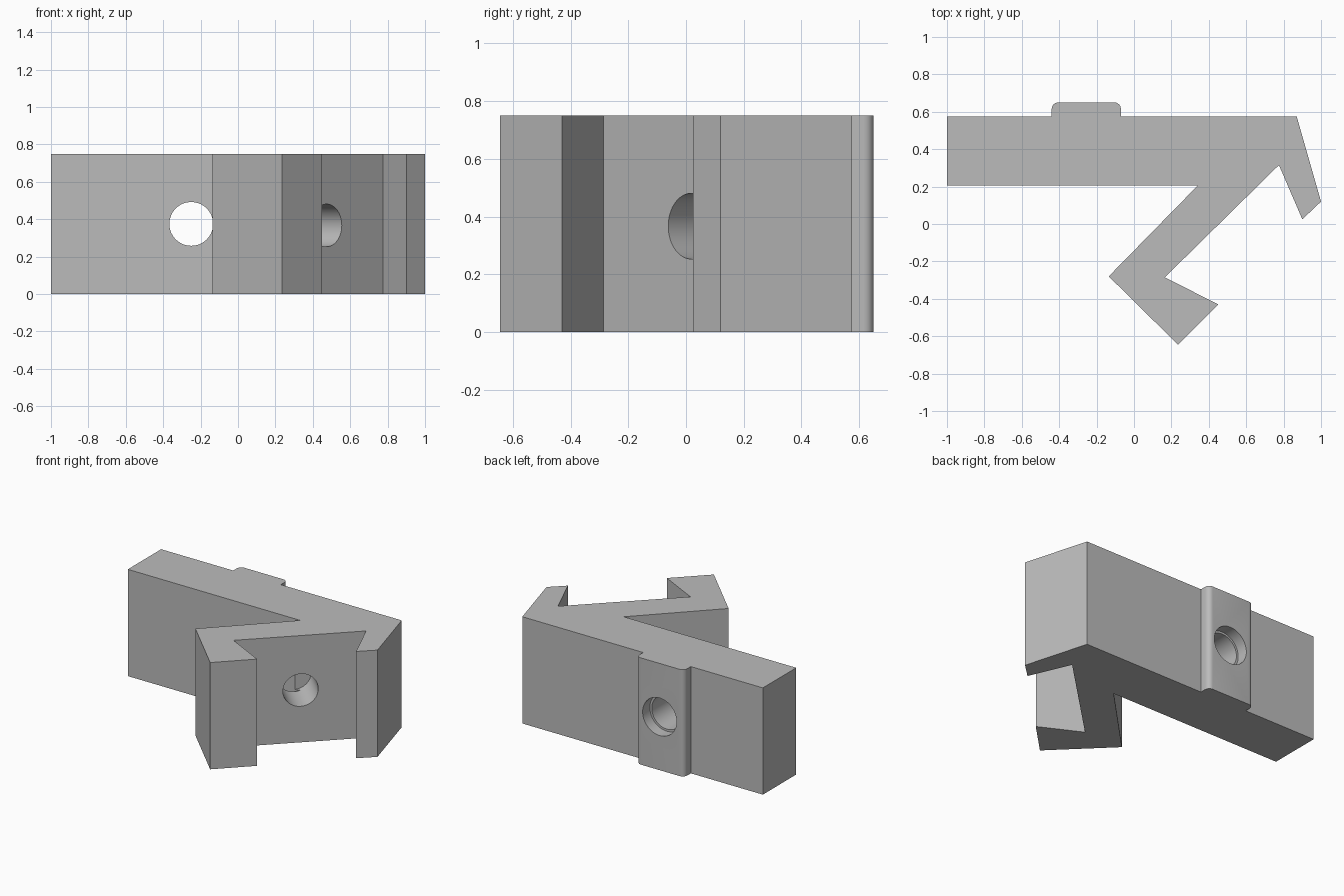
import bpy, bmesh
from math import cos, sin, pi, radians
from mathutils import Vector

if "Cube" in bpy.data.objects:
    bpy.data.objects.remove(bpy.data.objects["Cube"], do_unlink=True)

HEIGHT = 0.75
BACK = 0.575      # back face of the bar
BOSS = 0.65       # back face of the raised pad
FILLET = 0.035

grey = bpy.data.materials.new("plain grey")
grey.use_nodes = True
grey.diffuse_color = (0.5, 0.5, 0.5, 1)
grey.node_tree.nodes["Principled BSDF"].inputs["Base Color"].default_value = (0.5, 0.5, 0.5, 1)


def add_object(name, bm):
    bmesh.ops.recalc_face_normals(bm, faces=bm.faces)
    mesh = bpy.data.meshes.new(name)
    bm.to_mesh(mesh)
    bm.free()
    mesh.materials.append(grey)
    obj = bpy.data.objects.new(name, mesh)
    bpy.context.collection.objects.link(obj)
    return obj


def extrude_profile(name, points, height):
    bm = bmesh.new()
    face = bm.faces.new([bm.verts.new((x, y, 0)) for x, y in points])
    top = bmesh.ops.extrude_face_region(bm, geom=[face])
    verts = [g for g in top["geom"] if isinstance(g, bmesh.types.BMVert)]
    bmesh.ops.translate(bm, verts=verts, vec=(0, 0, height))
    return add_object(name, bm)


def rounded_corner(x, y, radius, start):
    """Quarter arc about a centre, turning clockwise from the start angle."""
    angles = [start - i * pi / 12 for i in range(7)]
    return [(x + radius * cos(a), y + radius * sin(a)) for a in angles]


def drill(body, start, end, radius):
    """Cut a round hole from start to end."""
    start, end = Vector(start), Vector(end)
    axis = end - start
    bm = bmesh.new()
    bmesh.ops.create_cone(bm, cap_ends=True, segments=64, radius1=radius,
                          radius2=radius, depth=axis.length)
    bmesh.ops.rotate(bm, verts=bm.verts,
                     matrix=axis.to_track_quat('Z', 'Y').to_matrix())
    bmesh.ops.translate(bm, verts=bm.verts, vec=(start + end) / 2)
    cutter = add_object("hole_cutter", bm)
    cutter.hide_render = True
    mod = body.modifiers.new("hole", 'BOOLEAN')
    mod.operation, mod.solver, mod.object = 'DIFFERENCE', 'EXACT', cutter
    bpy.context.view_layer.objects.active = body
    bpy.ops.object.modifier_apply(modifier=mod.name)
    bpy.data.objects.remove(cutter, do_unlink=True)


# Clamp outline: bar with rounded pad, hooked right end, slanted arm and foot
left, right = -0.44, -0.07
pad = [(left, BACK)]
pad += rounded_corner(left + FILLET, BOSS - FILLET, FILLET, pi)
pad += rounded_corner(right - FILLET, BOSS - FILLET, FILLET, pi / 2)
pad += [(right, BACK)]
hook = [(0.87, BACK), (1, 0.12), (0.9, 0.025), (0.775, 0.315)]
arm = [(0.165, -0.285), (0.45, -0.43), (0.235, -0.645), (-0.135, -0.28), (0.34, 0.205)]
body = extrude_profile("clamp_body", [(-1, BACK)] + pad + hook + arm + [(-1, 0.205)], HEIGHT)

# Stepped hole through the bar and pad
drill(body, (-0.25, 0.1, 0.375), (-0.25, 0.8, 0.375), 0.117)
drill(body, (-0.25, BOSS - 0.08, 0.375), (-0.25, 0.8, 0.375), 0.132)

# Hole square to the slanted arm
mouth = Vector((0.477, 0.015, 0.367))
inward = Vector((-1, 1, 0)).normalized()
drill(body, mouth - inward * 0.1, mouth + inward * 0.26, 0.114)

# Smooth the round surfaces, keep the corners sharp
bpy.ops.object.select_all(action='DESELECT')
body.select_set(True)
bpy.context.view_layer.objects.active = body
bpy.ops.object.shade_smooth_by_angle(angle=radians(25))
